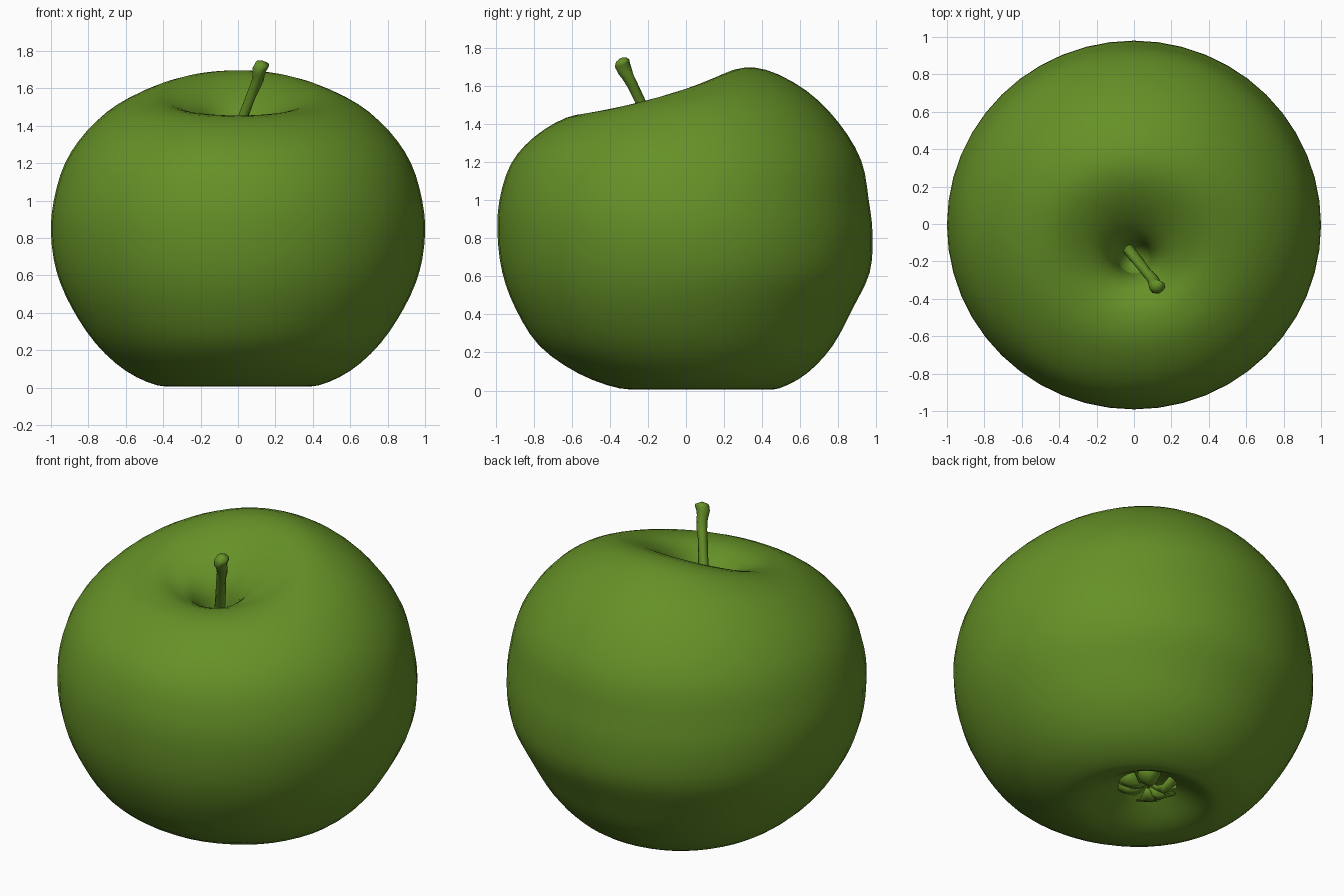
import bpy, bmesh, math, random
from mathutils import Vector

if "Cube" in bpy.data.objects:
    bpy.data.objects.remove(bpy.data.objects["Cube"])

random.seed(4)
green = bpy.data.materials.new("apple green")
green.diffuse_color = (0.13, 0.28, 0.02, 1)
green.use_nodes = True
green.node_tree.nodes["Principled BSDF"].inputs["Base Color"].default_value = green.diffuse_color


def finish(name, bm):
    bmesh.ops.recalc_face_normals(bm, faces=bm.faces[:])
    mesh = bpy.data.meshes.new(name)
    bm.to_mesh(mesh)
    bm.free()
    mesh.materials.append(green)
    mesh.polygons.foreach_set("use_smooth", [True] * len(mesh.polygons))
    ob = bpy.data.objects.new(name, mesh)
    bpy.context.collection.objects.link(ob)
    return ob


def loft(name, rings, start, end):
    """Skin closed rings of points and close both ends with a fan."""
    bm = bmesh.new()
    vs = [[bm.verts.new(p) for p in ring] for ring in rings]
    n = len(vs[0])
    for a, b in zip(vs, vs[1:]):
        for i in range(n):
            j = (i + 1) % n
            bm.faces.new((a[i], a[j], b[j], b[i]))
    for ring, tip in ((vs[0], start), (vs[-1], end)):
        v = bm.verts.new(tip)
        for i in range(n):
            bm.faces.new((ring[i], ring[(i + 1) % n], v))
    return finish(name, bm)


def spline(rows, steps):
    """Catmull-Rom through rows of numbers."""
    out = []
    for i in range(len(rows) - 1):
        p0, p1 = rows[max(i - 1, 0)], rows[i]
        p2, p3 = rows[i + 1], rows[min(i + 2, len(rows) - 1)]
        for s in range(steps):
            t = s / steps
            out.append([0.5 * (2 * b + (c - a) * t + (2 * a - 5 * b + 4 * c - d) * t * t
                               + (3 * b - a - 3 * c + d) * t ** 3)
                        for a, b, c, d in zip(p0, p1, p2, p3)])
    return out + [list(rows[-1])]


# Apple body: centre y, radius x, radius y, height, front-to-back tilt
body = [
    (0.12, 0.06, 0.06, 0.14, 0), (0.12, 0.12, 0.11, 0.125, 0),
    (0.12, 0.21, 0.20, 0.075, 0), (0.10, 0.32, 0.32, 0.02, 0),
    (0.07, 0.43, 0.42, 0.012, 0), (0.035, 0.60, 0.60, 0.09, 0),
    (0, 0.76, 0.77, 0.235, 0), (-0.01, 0.89, 0.885, 0.43, 0),
    (0, 0.97, 0.965, 0.62, 0), (-0.005, 1.0, 0.985, 0.82, 0),
    (-0.01, 0.985, 0.97, 1.0, 0), (0, 0.925, 0.92, 1.2, 0.01),
    (0, 0.81, 0.80, 1.37, 0.04), (0, 0.65, 0.63, 1.505, 0.072),
    (-0.03, 0.47, 0.45, 1.57, 0.115), (-0.065, 0.33, 0.315, 1.555, 0.13),
    (-0.125, 0.20, 0.205, 1.49, 0.10), (-0.175, 0.115, 0.11, 1.38, 0.06),
    (-0.18, 0.08, 0.08, 1.25, 0.03),
]
SEG = 48
rings = []
for cy, rx, ry, z, tilt in spline(body, 3):
    rings.append([(rx * math.cos(a), cy + ry * math.sin(a), z + tilt * math.sin(a))
                  for a in (2 * math.pi * i / SEG for i in range(SEG))])
loft("apple_body", rings, (0, 0.12, 0.14), (0, -0.17, 1.18))

# Stem: x, y, z, radius along a leaning path with a knobbly tip
stem = [
    (-0.03, -0.13, 1.17, 0.034), (-0.02, -0.15, 1.30, 0.03),
    (0.025, -0.205, 1.44, 0.028), (0.07, -0.26, 1.56, 0.027),
    (0.105, -0.305, 1.65, 0.031), (0.115, -0.33, 1.70, 0.040),
    (0.13, -0.338, 1.735, 0.036),
]
axis = Vector((0.25, -0.36, 0.9)).normalized()
u = axis.cross(Vector((0, 1, 0))).normalized()
w = axis.cross(u)
rings = []
for x, y, z, r in spline(stem, 2):
    ring = []
    for i in range(10):
        a = 2 * math.pi * i / 10
        k = r * random.uniform(0.9, 1.1)
        ring.append(Vector((x, y, z)) + u * k * math.cos(a) + w * k * math.sin(a))
    rings.append(ring)
loft("stem", rings, stem[0][:3], (0.132, -0.342, 1.748))

# Calyx: crumpled dry sepals in the bottom hollow
for n in range(6):
    bm = bmesh.new()
    turn = 2 * math.pi * n / 6 + random.uniform(-0.2, 0.2)
    rows = []
    for r, half, z in ((0.17, 0.06, 0.10), (0.13, 0.065, 0.075),
                       (0.09, 0.045, 0.05), (0.05, 0.025, 0.06), (0.02, 0.006, 0.09)):
        row = []
        for s in (-1, 0, 1):
            side = s * half
            zz = z + (0.015 if s else 0) + random.uniform(-0.012, 0.012)
            row.append(bm.verts.new((r * math.cos(turn) - side * math.sin(turn),
                                     0.12 + r * math.sin(turn) + side * math.cos(turn), zz)))
        rows.append(row)
    for a, b in zip(rows, rows[1:]):
        for i in range(2):
            bm.faces.new((a[i], a[i + 1], b[i + 1], b[i]))
    sepal = finish("sepal_%d" % (n + 1), bm)
    sepal.modifiers.new("thickness", "SOLIDIFY").thickness = 0.008
